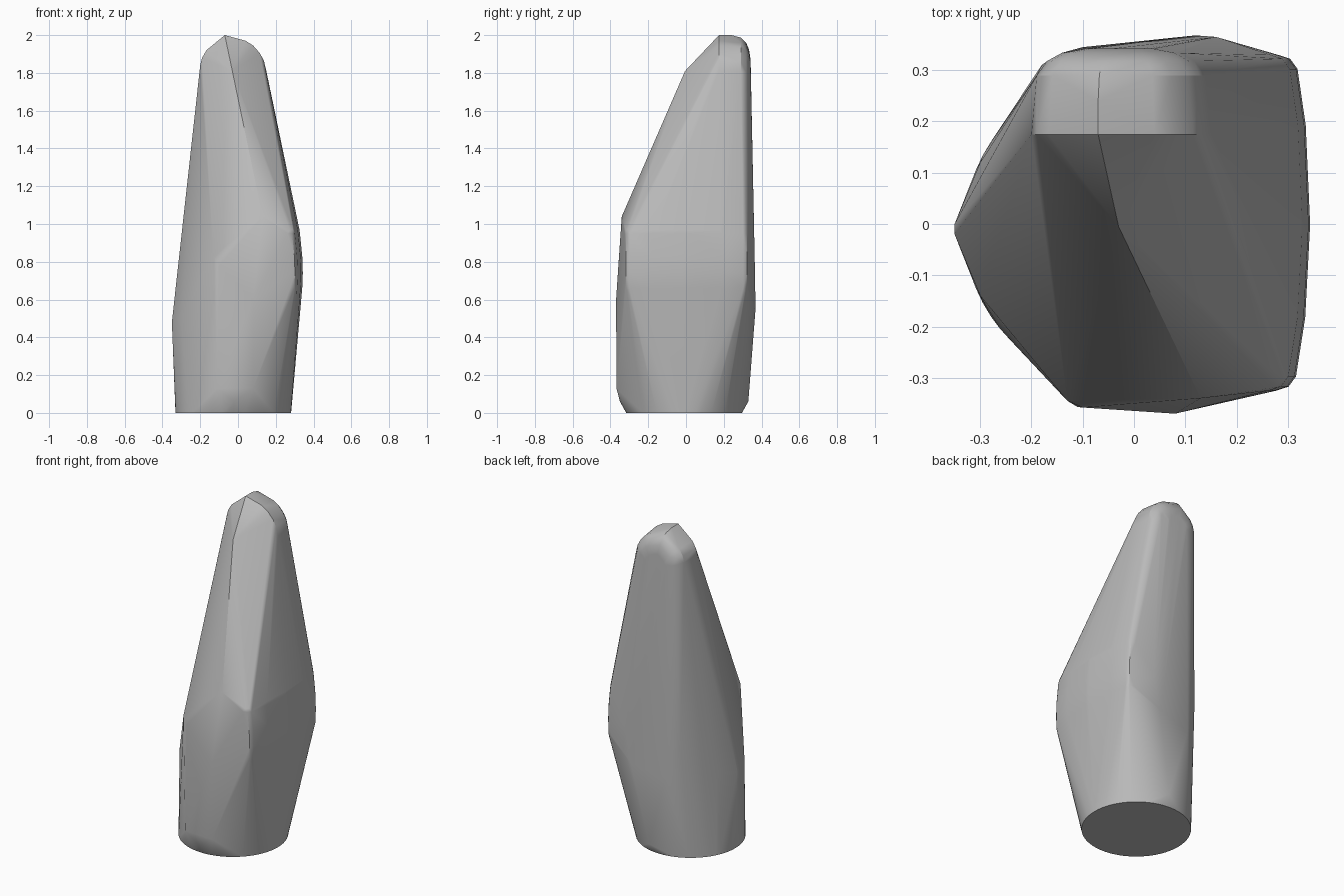
import bpy, bmesh, math
from mathutils import Vector

cube = bpy.data.objects.get("Cube")
if cube:
    bpy.data.objects.remove(cube, do_unlink=True)

stone = bpy.data.materials.new("stone_grey")
stone.use_nodes = True
grey = (0.5, 0.5, 0.5, 1)
stone.diffuse_color = grey
stone.node_tree.nodes["Principled BSDF"].inputs["Base Color"].default_value = grey

bm = bmesh.new()

# Round flat base
for i in range(64):
    a = math.tau * i / 64
    bm.verts.new((-0.025 + 0.306 * math.cos(a), -0.01 + 0.306 * math.sin(a), 0))

# Crisp corners of the body: side ridge, front facets, foot chips
crisp = [
    (-0.35, 0, 0.48), (-0.35, -0.02, 0.48), (-0.30, -0.14, 0.5), (-0.30, 0.12, 0.5),
    (-0.13, -0.345, 0.83), (-0.10, -0.358, 0.78), (0.13, -0.34, 1.04),
    (-0.11, -0.357, 0.13), (0.08, -0.368, 0.13), (-0.02, -0.35, 0.06),
    (0.08, -0.37, 0.6), (-0.03, -0.005, 1.81),
    (0.02, 0.33, 0.06), (0.12, 0.368, 0.55), (-0.10, 0.345, 0.5), (-0.18, 0.31, 0.7),
]

# Crown profile, swept back from the front edge and shrinking into a dome
crown = [(-0.2, 1.84), (-0.19, 1.88), (-0.167, 1.92), (-0.07, 2), (0.04, 1.97),
         (0.08, 1.945), (0.115, 1.905), (0.137, 1.865), (0.15, 1.81)]
for y, s in [(0.175, 1), (0.29, 0.94), (0.318, 0.82), (0.334, 0.65), (0.342, 0.4)]:
    crisp += [(-0.03 + (x + 0.03) * s, y, 1.78 + (z - 1.78) * s) for x, z in crown]
crisp.append((-0.07, 0.24, 2))
for p in crisp:
    bm.verts.new(p)

# Rounded corners and bulging face of the heavy left side
r = 0.04
corners = [(0.16, 0.325, 0.75)]
for x, z in [(0, 0.66), (0.003, 0.74), (0, 0.83), (-0.012, 0.95)]:
    corners += [(0.275 + x, -0.285, z), (0.278 + x, 0.29, z),
                (0.293 + x, -0.17, z), (0.294 + x, 0.18, z), (0.302 + x, 0, z)]
for c in corners:
    ball = bmesh.ops.create_icosphere(bm, subdivisions=2, radius=r)["verts"]
    bmesh.ops.translate(bm, verts=ball, vec=Vector(c))

# Wrap everything in one tight skin
bmesh.ops.delete(bm, geom=list(bm.edges), context='EDGES_FACES')
hull = bmesh.ops.convex_hull(bm, input=list(bm.verts))
inner = {g for g in hull["geom_interior"] + hull["geom_unused"] if isinstance(g, bmesh.types.BMVert)}
bmesh.ops.delete(bm, geom=list(inner), context='VERTS')
bmesh.ops.delete(bm, geom=[v for v in bm.verts if not v.link_faces], context='VERTS')
bmesh.ops.dissolve_limit(bm, angle_limit=math.radians(0.5), verts=list(bm.verts), edges=list(bm.edges))
bmesh.ops.recalc_face_normals(bm, faces=list(bm.faces))

mesh = bpy.data.meshes.new("standing_stone")
bm.to_mesh(mesh)
bm.free()
mesh.materials.append(stone)
rock = bpy.data.objects.new("standing_stone", mesh)
bpy.context.collection.objects.link(rock)

# Soft shading across the worn facets, crisp at the base rim
bpy.context.view_layer.objects.active = rock
rock.select_set(True)
bpy.ops.object.shade_smooth_by_angle(angle=math.radians(32))
weighted = rock.modifiers.new("flat_facets", 'WEIGHTED_NORMAL')
weighted.keep_sharp = True
